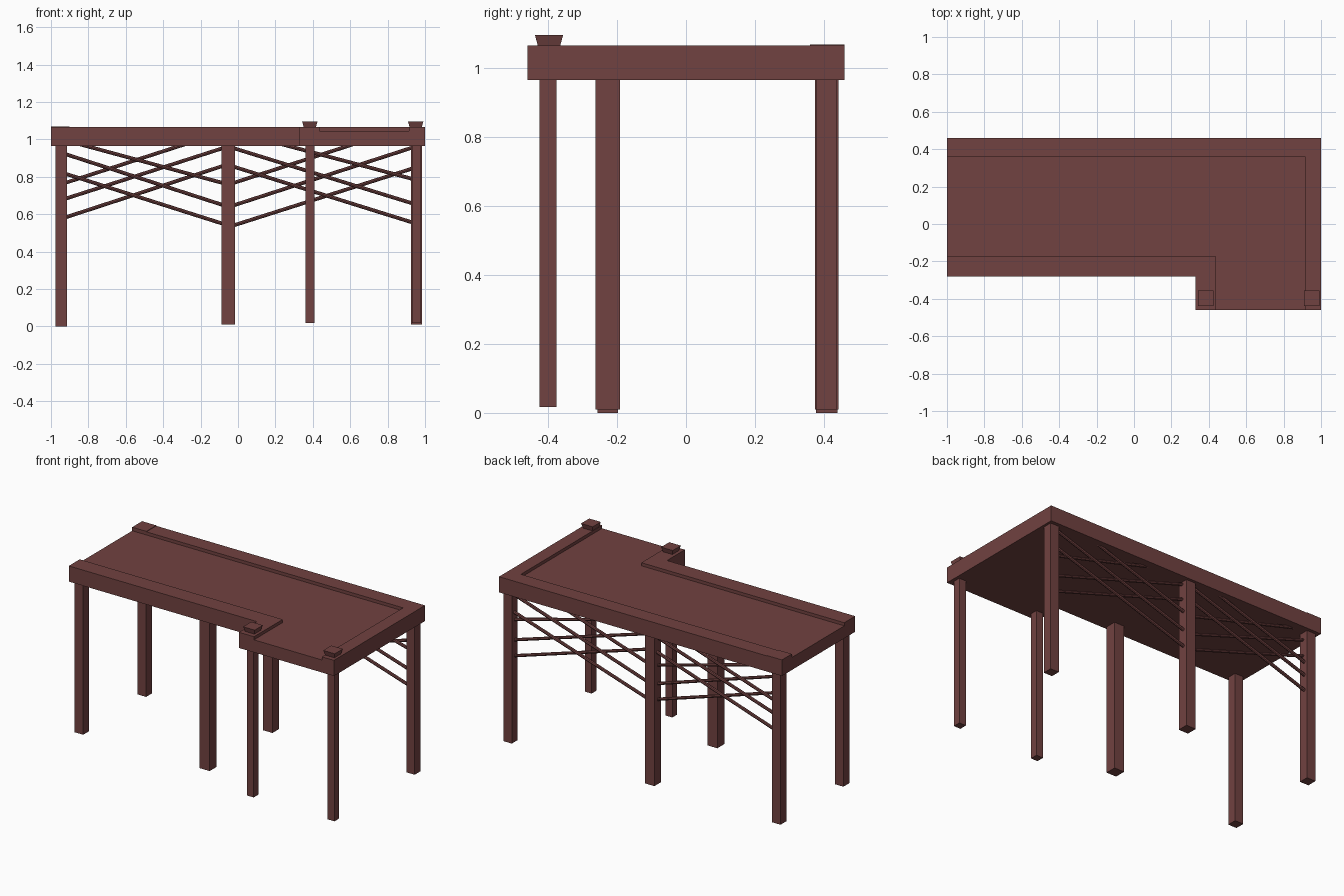
import bpy, bmesh, math
from mathutils import Vector

if "Cube" in bpy.data.objects:
    bpy.data.objects.remove(bpy.data.objects["Cube"])

mat = bpy.data.materials.new("dark reddish brown wood")
mat.diffuse_color = (0.165, 0.054, 0.052, 1)
mat.use_nodes = True
mat.node_tree.nodes["Principled BSDF"].inputs["Base Color"].default_value = mat.diffuse_color


def finish(name, bm):
    bmesh.ops.recalc_face_normals(bm, faces=bm.faces)
    me = bpy.data.meshes.new(name)
    bm.to_mesh(me)
    bm.free()
    me.materials.append(mat)
    ob = bpy.data.objects.new(name, me)
    bpy.context.collection.objects.link(ob)
    return ob


def prism(name, outline, z0, z1):
    bm = bmesh.new()
    face = bm.faces.new([bm.verts.new((x, y, z0)) for x, y in outline])
    ext = bmesh.ops.extrude_face_region(bm, geom=[face])
    up = [g for g in ext["geom"] if isinstance(g, bmesh.types.BMVert)]
    bmesh.ops.translate(bm, verts=up, vec=(0, 0, z1 - z0))
    # keep a closing bottom face
    if not any(all(abs(v.co.z - z0) < 1e-6 for v in f.verts) for f in bm.faces):
        bm.faces.new([v for v in bm.verts if abs(v.co.z - z0) < 1e-6])
    return finish(name, bm)


def block(name, cx, cy, z0, z1, w0, w1=None):
    """Square block, bottom width w0 and top width w1."""
    w1 = w1 or w0
    bm = bmesh.new()
    bmesh.ops.create_cube(bm, size=1)
    for v in bm.verts:
        w = w1 if v.co.z > 0 else w0
        v.co = (cx + v.co.x * w, cy + v.co.y * w, z1 if v.co.z > 0 else z0)
    return finish(name, bm)


def rod(name, x0, z0, x1, z1, y):
    a, b = Vector((x0, y, z0)), Vector((x1, y, z1))
    d = b - a
    bm = bmesh.new()
    bmesh.ops.create_cone(bm, cap_ends=True, segments=8, radius1=0.01,
                          radius2=0.01, depth=d.length)
    rot = d.to_track_quat('Z', 'Y')
    for v in bm.verts:
        v.co = rot @ v.co + (a + b) / 2
    return finish(name, bm)


# L-shaped deck
prism("deck", [(-1, -0.28), (0.33, -0.28), (0.33, -0.46), (1, -0.46),
               (1, 0.46), (-1, 0.46)], 0.965, 1.045)
# Raised rims, open at the left end and at the front step
prism("back_rim", [(-1, 0.36), (0.915, 0.36), (0.915, -0.46), (1, -0.46),
                   (1, 0.46), (-1, 0.46)], 1.045, 1.065)
prism("front_rim", [(-1, -0.28), (0.33, -0.28), (0.33, -0.46), (0.435, -0.46),
                    (0.435, -0.17), (-1, -0.17)], 1.045, 1.065)
prism("rim_end_plate", [(-1, 0.36), (-0.9, 0.36), (-0.9, 0.46), (-1, 0.46)],
      1.064, 1.068)

# Legs: x, y, width, foot height
legs = [("back_left_leg", -0.945, 0.408, 0.062, 0.0),
        ("back_middle_leg", -0.052, 0.408, 0.068, 0.01),
        ("back_right_leg", 0.955, 0.408, 0.06, 0.01),
        ("front_left_leg", -0.945, -0.227, 0.06, 0.0),
        ("front_middle_leg", -0.052, -0.227, 0.07, 0.01),
        ("step_left_leg", 0.384, -0.4, 0.048, 0.017),
        ("step_right_leg", 0.955, -0.4, 0.048, 0.017)]
for name, x, y, w, z in legs:
    block(name, x, y, z, 0.97, w)

# Flared caps on the step corners
for side, x in (("left", 0.384), ("right", 0.95)):
    block(f"{side}_cap", x, -0.397, 1.063, 1.096, 0.064, 0.082)

# Crossed rods between the back legs: x0, z0, x1, z1
L, ML, MR, R, T = -0.925, -0.075, -0.03, 0.935, 0.975
rising = [(L, 0.582, ML, 0.86), (L, 0.682, ML, 0.955), (L, 0.767, -0.28, T),
          (MR, 0.538, R, 0.845), (MR, 0.645, R, 0.957), (MR, 0.765, 0.62, T)]
falling = [(L, 0.922, ML, 0.647), (L, 0.817, ML, 0.547), (-0.85, T, ML, 0.765),
           (MR, 0.955, R, 0.657), (MR, 0.856, R, 0.555), (0.23, T, R, 0.788)]
for i, r in enumerate(rising):
    rod(f"rising_brace_{i + 1}", *r, 0.414)
for i, r in enumerate(falling):
    rod(f"falling_brace_{i + 1}", *r, 0.402)
